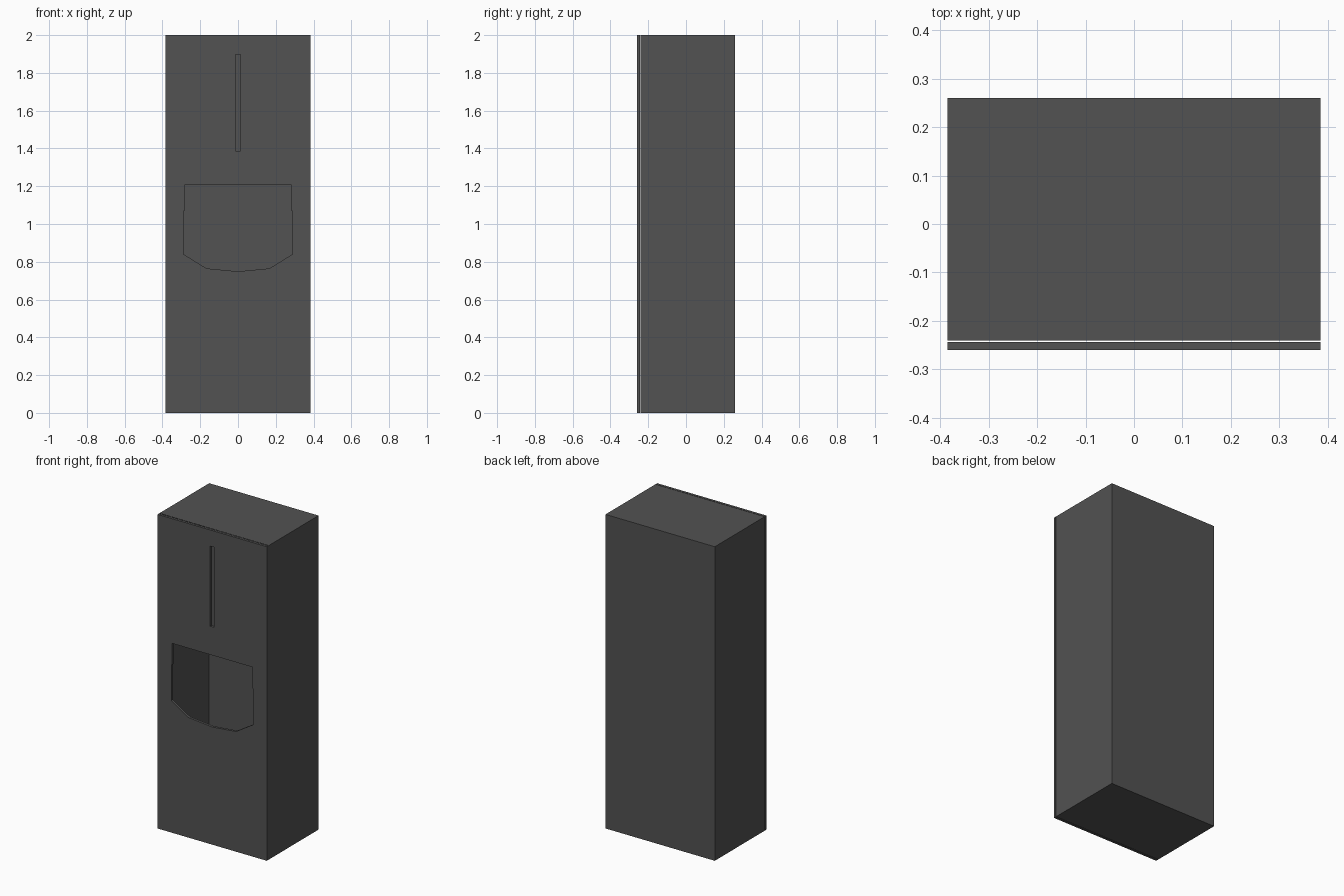
import bpy, bmesh
from mathutils import Vector

if "Cube" in bpy.data.objects:
    bpy.data.objects.remove(bpy.data.objects["Cube"])

W, H = 0.385, 2.0
grey = bpy.data.materials.new("dark_grey")
grey.diffuse_color = (0.085, 0.085, 0.085, 1)
grey.use_nodes = True
grey.node_tree.nodes["Principled BSDF"].inputs["Base Color"].default_value = grey.diffuse_color


def add_object(name, bm):
    mesh = bpy.data.meshes.new(name)
    bm.to_mesh(mesh)
    bm.free()
    mesh.materials.append(grey)
    obj = bpy.data.objects.new(name, mesh)
    bpy.context.collection.objects.link(obj)
    return obj


# Cabinet: hollow box, open at the front
bm = bmesh.new()
bmesh.ops.create_cube(bm, size=1)
for v in bm.verts:
    v.co = (v.co.x * 2 * W, 0.0095 + v.co.y * 0.501, (v.co.z + 0.5) * H)
bm.normal_update()
front = [f for f in bm.faces if f.normal.y < -0.5]
bmesh.ops.delete(bm, geom=front, context='FACES')
add_object("cabinet", bm)

# Door: flat plate with a pocket-shaped window and a handle slot
outline = [(-W, 0), (W, 0), (W, H), (-W, H)]
slot = [(-0.014, 1.387), (0.014, 1.387), (0.014, 1.897), (-0.014, 1.897)]
half = [(0.167, 0.765), (0.288, 0.84), (0.288, 1.07), (0.283, 1.07), (0.283, 1.206)]
window = [(0, 0.749)] + half + [(-x, z) for x, z in reversed(half)]

bm = bmesh.new()
for loop in (outline, slot, window):
    vs = [bm.verts.new((x, -0.26, z)) for x, z in loop]
    for i, v in enumerate(vs):
        bm.edges.new((v, vs[(i + 1) % len(vs)]))
bmesh.ops.triangle_fill(bm, edges=bm.edges[:], use_beauty=True, normal=Vector((0, -1, 0)))
res = bmesh.ops.extrude_face_region(bm, geom=bm.faces[:], use_keep_orig=True)
moved = [g for g in res["geom"] if isinstance(g, bmesh.types.BMVert)]
bmesh.ops.translate(bm, verts=moved, vec=(0, 0.016, 0))
bmesh.ops.recalc_face_normals(bm, faces=bm.faces[:])
add_object("door", bm)
